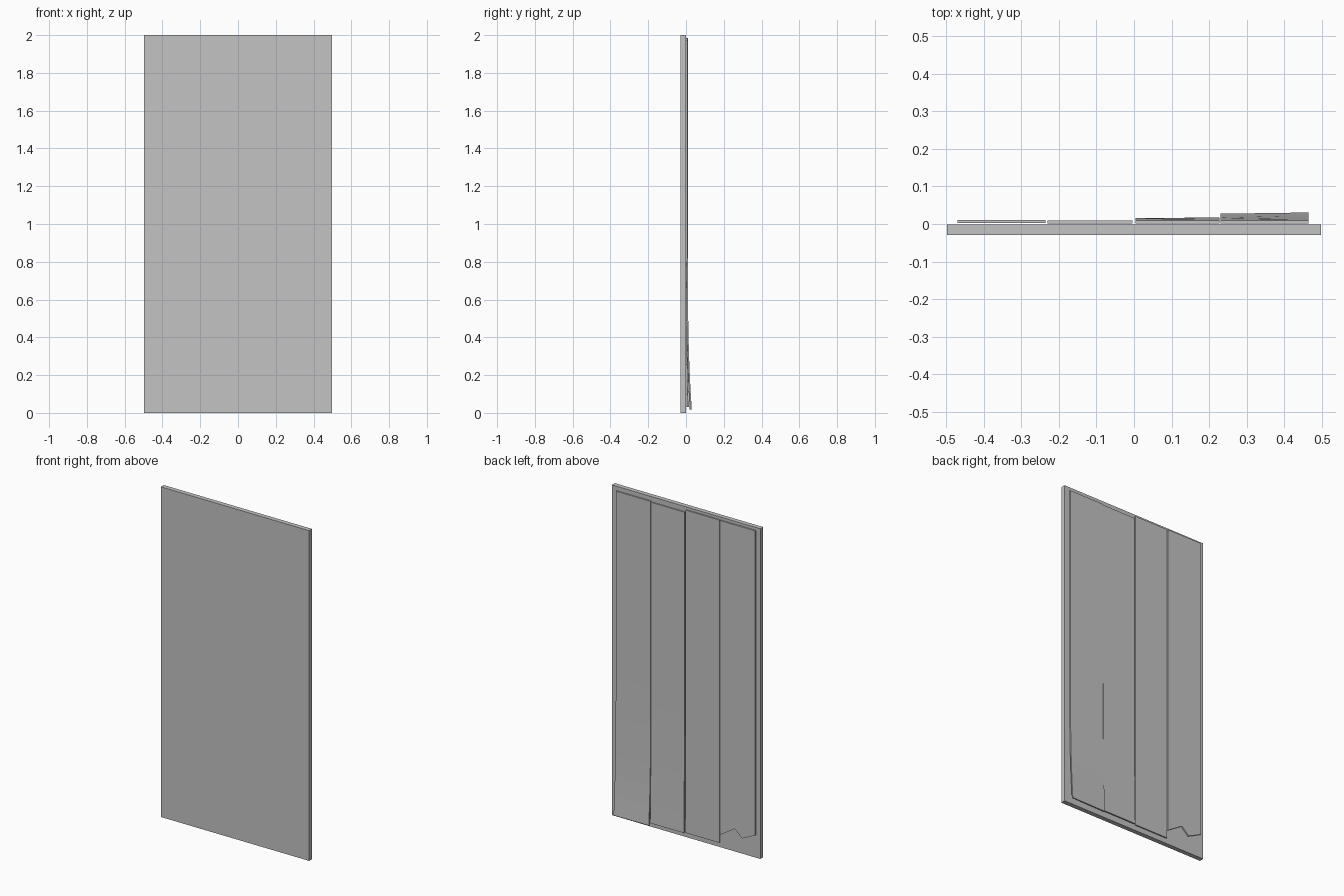
import bpy
import bmesh

if "Cube" in bpy.data.objects:
    bpy.data.objects.remove(bpy.data.objects["Cube"], do_unlink=True)

# Single flat light grey
grey = bpy.data.materials.new("light_grey")
grey.use_nodes = True
colour = (0.552, 0.552, 0.552, 1)
grey.diffuse_color = colour
grey.node_tree.nodes["Principled BSDF"].inputs["Base Color"].default_value = colour


def finish(name, bm):
    bmesh.ops.recalc_face_normals(bm, faces=bm.faces)
    mesh = bpy.data.meshes.new(name)
    bm.to_mesh(mesh)
    bm.free()
    mesh.materials.append(grey)
    obj = bpy.data.objects.new(name, mesh)
    bpy.context.scene.collection.objects.link(obj)


# Backing panel
bm = bmesh.new()
bmesh.ops.create_cube(bm, size=1)
for v in bm.verts:
    v.co = (v.co.x * 0.994, v.co.y * 0.028 - 0.015, v.co.z * 2 + 1)
finish("backing_panel", bm)


def plank(name, bottom, top, gap, bow, start=1.2, thickness=0.008, rows=10):
    """Board with a bottom edge through (x, z) points, curling off the panel below start."""
    bm = bmesh.new()
    columns = []
    x_first, x_last = bottom[0][0], bottom[-1][0]
    for x, z_end in bottom:
        side = (x - x_first) / (x_last - x_first)
        heights = [top] + [start + (z_end - start) * i / rows for i in range(rows + 1)]
        columns.append([])
        for z in heights:
            curl = max(0, (start - z) / start) ** 4 * bow * (0.85 + 0.15 * side)
            columns[-1].append(bm.verts.new((x, gap + curl, z)))
    for a, b in zip(columns, columns[1:]):
        for i in range(len(a) - 1):
            bm.faces.new((a[i], b[i], b[i + 1], a[i + 1]))
    # Thicken outwards
    grown = bmesh.ops.extrude_face_region(bm, geom=bm.faces[:], use_keep_orig=True)
    verts = [g for g in grown["geom"] if isinstance(g, bmesh.types.BMVert)]
    bmesh.ops.translate(bm, verts=verts, vec=(0, thickness, 0))
    finish(name, bm)


# Four boards on the back, the last with a broken lower end
plank("curled_plank", [(0.23, 0.019), (0.464, 0.019)], 1.975, 0.001, 0.023)
plank("inner_left_plank", [(0.004, 0.03), (0.228, 0.03)], 1.97, 0.001, 0.009)
plank("inner_right_plank", [(-0.23, 0.03), (-0.004, 0.03)], 1.985, 0.001, 0)
plank("broken_plank",
      [(-0.47, 0.14), (-0.383, 0.098), (-0.335, 0.143), (-0.235, 0.08)],
      1.985, 0.003, 0)
